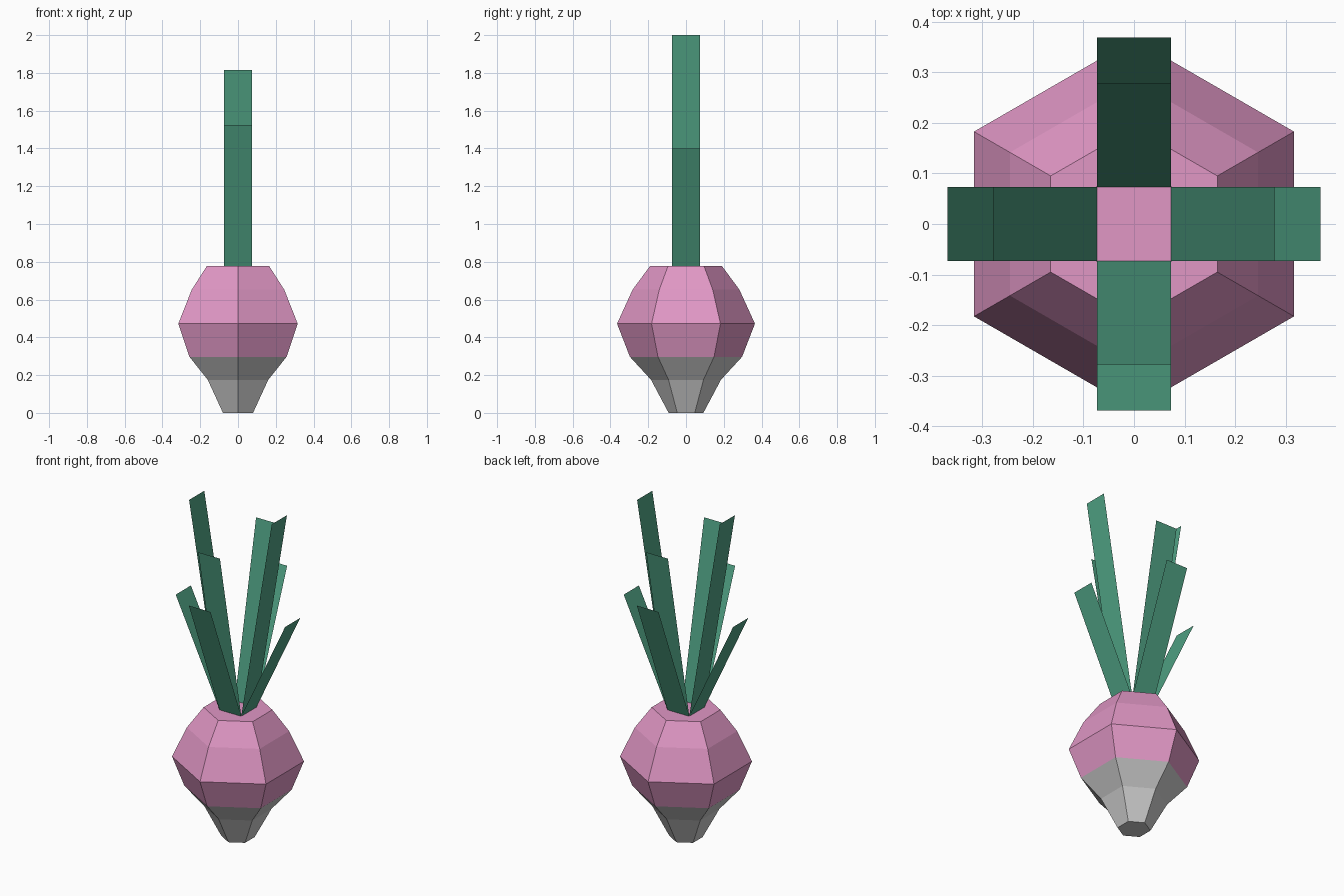
import bpy
from math import sin, cos, pi

if "Cube" in bpy.data.objects:
    bpy.data.objects.remove(bpy.data.objects["Cube"])


def material(name, rgb):
    m = bpy.data.materials.new(name)
    m.diffuse_color = (*rgb, 1)
    m.use_nodes = True
    m.node_tree.nodes["Principled BSDF"].inputs["Base Color"].default_value = m.diffuse_color
    return m


def add_mesh(name, verts, faces, mat=None):
    me = bpy.data.meshes.new(name)
    me.from_pydata(verts, [], faces)
    me.update()
    ob = bpy.data.objects.new(name, me)
    bpy.context.collection.objects.link(ob)
    if mat:
        me.materials.append(mat)
    return ob


def hex_lathe(name, profile, cap_bottom, cap_top, mat=None):
    # six-sided body with corners on the y axis
    n = 6
    verts = [(r * sin(2 * pi * i / n), -r * cos(2 * pi * i / n), z)
             for r, z in profile for i in range(n)]
    faces = [(k * n + i, k * n + (i + 1) % n, (k + 1) * n + (i + 1) % n, (k + 1) * n + i)
             for k in range(len(profile) - 1) for i in range(n)]
    if cap_bottom:
        faces.append(tuple(reversed(range(n))))
    if cap_top:
        faces.append(tuple(range((len(profile) - 1) * n, len(profile) * n)))
    return add_mesh(name, verts, faces, mat)


pink = material("pink_skin", (0.75, 0.31, 0.56))
green = material("leaf_green", (0.08, 0.36, 0.23))

# Root: grey tip and pink bulb
hex_lathe("root_tip", [(0.092, 0), (0.185, 0.175), (0.297, 0.297)], True, False)
hex_lathe("bulb", [(0.297, 0.297), (0.365, 0.472), (0.283, 0.652), (0.19, 0.778)],
          False, True, pink)

# Leaves: a tall steep strip and a short leaning strip on each of four sides
W, BASE_Z = 0.073, 0.778
TIPS = {"side": [(0.278, 2.0), (0.368, 1.4)],
        "front_back": [(0.278, 1.815), (0.368, 1.525)]}
for q in range(4):
    c, s = round(cos(q * pi / 2)), round(sin(q * pi / 2))
    tips = TIPS["side" if q % 2 == 0 else "front_back"]
    for kind, (out, top) in zip(("tall", "short"), tips):
        pts = [(W, -W, BASE_Z), (W, W, BASE_Z), (out, W, top), (out, -W, top)]
        add_mesh(f"{kind}_leaf_{q + 1}",
                 [(x * c - y * s, x * s + y * c, z) for x, y, z in pts],
                 [(0, 1, 2, 3)], green)
